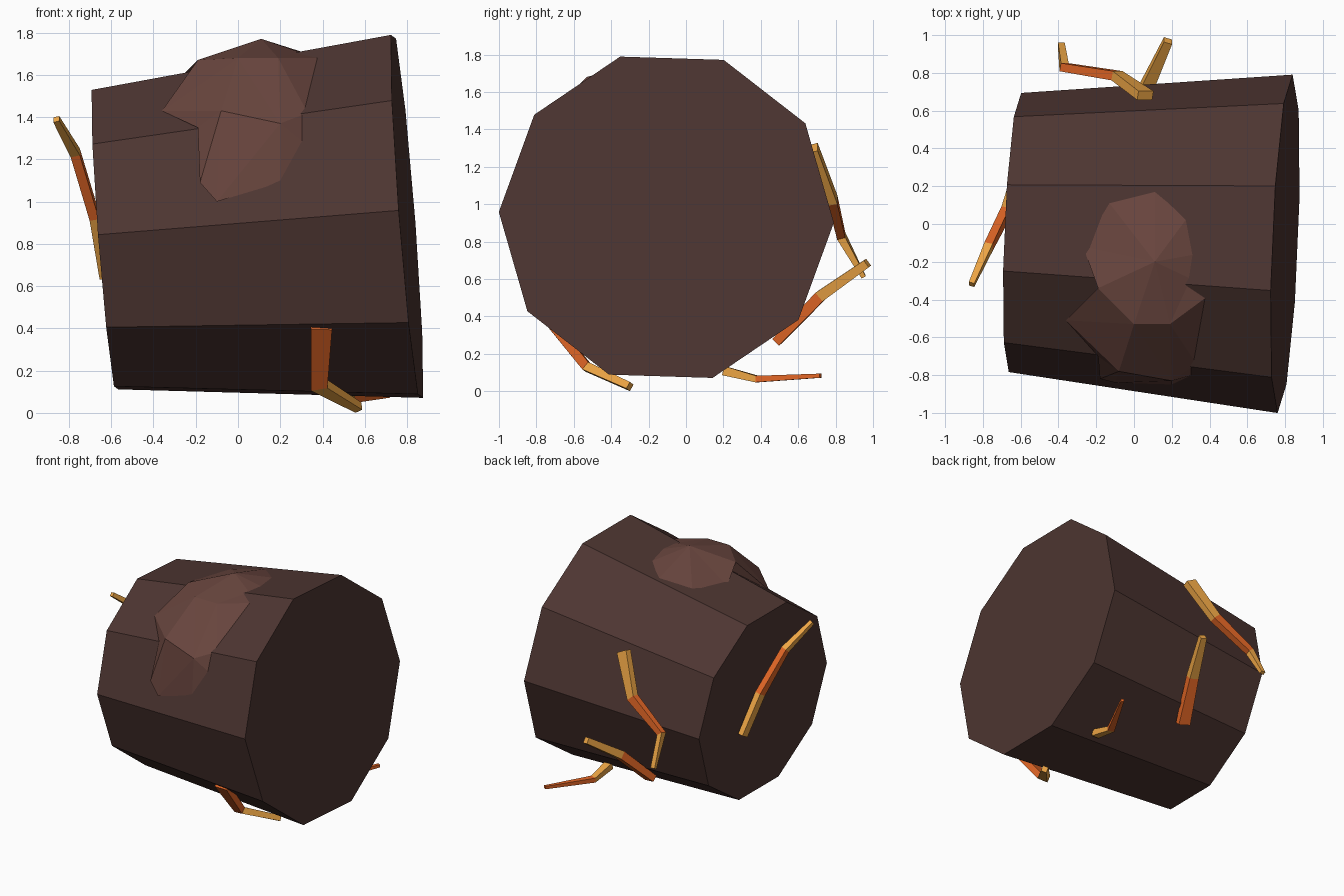
import bpy, bmesh
from math import radians, cos, sin
from mathutils import Vector

if "Cube" in bpy.data.objects:
    bpy.data.objects.remove(bpy.data.objects["Cube"])


def material(name, rgb):
    m = bpy.data.materials.new(name)
    m.diffuse_color = (*rgb, 1)
    m.use_nodes = True
    m.node_tree.nodes["Principled BSDF"].inputs["Base Color"].default_value = m.diffuse_color
    return m


BARK = material("dark_brown", (0.075, 0.036, 0.031))
LUMP = material("light_brown", (0.14, 0.06, 0.048))
ORANGE = material("orange", (0.80, 0.14, 0.02))
YELLOW = material("amber", (0.85, 0.38, 0.06))


def build(name, verts, faces, mats, indices=None):
    me = bpy.data.meshes.new(name)
    me.from_pydata([tuple(v) for v in verts], [], faces)
    for m in mats:
        me.materials.append(m)
    if indices:
        me.polygons.foreach_set("material_index", indices)
    bm = bmesh.new()
    bm.from_mesh(me)
    bmesh.ops.recalc_face_normals(bm, faces=bm.faces)
    bm.to_mesh(me)
    bm.free()
    ob = bpy.data.objects.new(name, me)
    bpy.context.collection.objects.link(ob)
    return ob


# Ten-sided tapered drum lying along x, slightly tilted
N = 10
left, right = Vector((-0.63, -0.045, 0.82)), Vector((0.80, -0.105, 0.93))
axis = (right - left).normalized()
u = (Vector((0, 1, 0)) - axis * axis.y).normalized()
v = axis.cross(u)


def ring(c, r):
    angles = [radians(36 * i - 2) for i in range(N)]
    return [c + r * (cos(a) * u + sin(a) * v) for a in angles]


sides = [(i, (i + 1) % N, N + (i + 1) % N, N + i) for i in range(N)]
caps = [tuple(range(N)), tuple(range(N, 2 * N))]
build("body_drum", ring(left, 0.74) + ring(right, 0.897), sides + caps, [BARK])

# Faceted lump on the upper front: crown fan plus front plates
lump = [
    (0.11, -0.20, 1.77),                                            # 0 crown
    (-0.19, -0.34, 1.67), (0.00, -0.53, 1.68), (0.19, -0.53, 1.68),  # 1-3
    (0.38, -0.39, 1.68), (0.30, -0.29, 1.705), (0.33, -0.16, 1.70),  # 4-6
    (0.28, 0.03, 1.69), (0.11, 0.17, 1.66), (-0.13, 0.11, 1.62),     # 7-9
    (-0.27, -0.12, 1.59), (-0.36, -0.51, 1.43), (-0.19, -0.70, 1.35),  # 10-12
    (-0.08, -0.78, 1.43), (-0.18, -0.82, 1.09), (-0.10, -0.84, 1.00),  # 13-15
    (0.20, -0.85, 1.09), (0.31, -0.80, 1.28), (0.33, -0.74, 1.42),   # 16-18
    (0.20, -0.83, 1.37), (0.05, -0.25, 1.45),                        # 19 front, 20 inside
]
rim = [11, 12, 14, 15, 16, 17, 18, 4, 5, 6, 7, 8, 9, 10, 1]
crown = [1, 2, 3, 5, 6, 7, 8, 9, 10]
faces = [(0, a, b) for a, b in zip(crown, crown[1:] + crown[:1])]
faces += [(3, 4, 5), (1, 11, 2), (11, 13, 2), (11, 12, 13), (12, 14, 13),
          (14, 15, 13), (2, 13, 19), (2, 19, 3), (13, 15, 19), (15, 16, 19),
          (16, 17, 19), (17, 18, 19), (18, 3, 19), (18, 4, 3)]
faces += [(20, b, a) for a, b in zip(rim, rim[1:] + rim[:1])]
build("front_lump", lump, faces, [LUMP])


# Jointed strips: square section swept along joints, one colour per segment
def strip(name, joints, sizes, colours, normal):
    pts = [Vector(p) for p in joints]
    n = Vector(normal)
    verts = []
    for i, (p, (w, d)) in enumerate(zip(pts, sizes)):
        t = (pts[min(i + 1, len(pts) - 1)] - pts[max(i - 1, 0)]).normalized()
        side = t.cross(n).normalized()
        out = side.cross(t)
        verts += [p + side * w * a / 2 + out * d * b / 2
                  for a, b in ((-1, -1), (1, -1), (1, 1), (-1, 1))]
    faces, idx = [(0, 1, 2, 3)], [colours[0]]
    for s, c in enumerate(colours):
        for k in range(4):
            j = (k + 1) % 4
            faces.append((4 * s + k, 4 * s + j, 4 * s + 4 + j, 4 * s + 4 + k))
            idx.append(c)
    e = len(verts)
    faces.append((e - 4, e - 3, e - 2, e - 1))
    idx.append(colours[-1])
    build(name, verts, faces, [YELLOW, ORANGE], idx)


strip("left_end_strip",
      [(-0.635, 0.21, 0.65), (-0.68, 0.06, 0.93), (-0.77, -0.12, 1.23), (-0.86, -0.32, 1.39)],
      [(0.07, 0.04), (0.07, 0.045), (0.05, 0.045), (0.03, 0.03)], [0, 1, 0], (-1, 0, 0))
strip("back_upper_strip",
      [(0.06, 0.68, 1.30), (-0.09, 0.785, 1.02), (-0.37, 0.83, 0.83), (-0.385, 0.95, 0.61)],
      [(0.09, 0.05), (0.07, 0.05), (0.05, 0.045), (0.035, 0.025)], [0, 1, 0], (0, 1, 0))
strip("back_lower_strip",
      [(-0.04, 0.49, 0.27), (0.065, 0.72, 0.51), (0.18, 0.97, 0.685)],
      [(0.09, 0.05), (0.07, 0.06), (0.045, 0.045)], [1, 0], (0, 0.6, -0.8))
strip("underside_strip",
      [(0.52, 0.20, 0.11), (0.53, 0.38, 0.065), (0.71, 0.72, 0.083)],
      [(0.06, 0.05), (0.05, 0.035), (0.022, 0.022)], [0, 1], (0, 0, -1))
strip("front_lower_strip",
      [(0.395, -0.76, 0.41), (0.385, -0.53, 0.13), (0.57, -0.30, 0.025)],
      [(0.10, 0.05), (0.08, 0.05), (0.04, 0.04)], [1, 0], (0, -0.6, -0.8))
